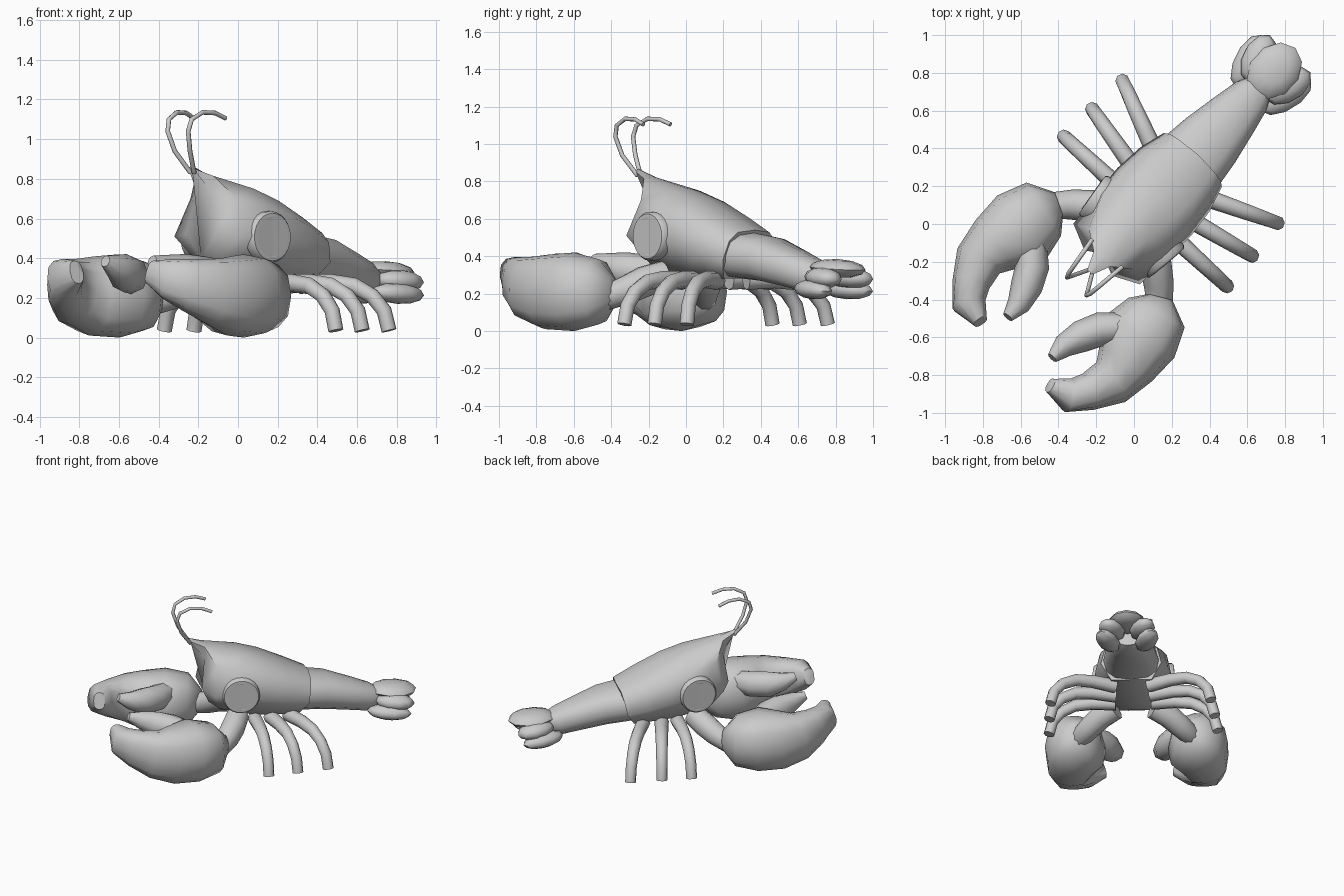
import bpy, bmesh, math
from mathutils import Vector, Matrix

if "Cube" in bpy.data.objects:
    bpy.data.objects.remove(bpy.data.objects["Cube"], do_unlink=True)

shell = bpy.data.materials.new("shell_grey")
shell.use_nodes = True
GREY = (0.6, 0.6, 0.6, 1)
shell.diffuse_color = GREY
shell.node_tree.nodes["Principled BSDF"].inputs["Base Color"].default_value = GREY

# The body is built along Y (head at -Y), then turned to stand diagonally
TURN = Matrix.Rotation(math.radians(-42.5), 4, 'Z')
ACROSS, ALONG, UP = Vector((1, 0, 0)), Vector((0, 1, 0)), Vector((0, 0, 1))
SIDES = (("left", 1), ("right", -1))


def finish(name, bm, side=1, angle=62):
    """Mirror if needed, turn, shade and link a mesh."""
    bm.transform(TURN @ Matrix.Diagonal((side, 1, 1, 1)))
    bmesh.ops.recalc_face_normals(bm, faces=bm.faces)
    me = bpy.data.meshes.new(name)
    bm.to_mesh(me)
    bm.free()
    me.materials.append(shell)
    me.polygons.foreach_set("use_smooth", [True] * len(me.polygons))
    me.set_sharp_from_angle(angle=math.radians(angle))
    ob = bpy.data.objects.new(name, me)
    bpy.context.collection.objects.link(ob)


def loft(rings):
    """Skin closed rings of points and cap both ends."""
    bm = bmesh.new()
    loops = [[bm.verts.new(p) for p in ring] for ring in rings]
    n = len(loops[0])
    for a, b in zip(loops, loops[1:]):
        for i in range(n):
            j = (i + 1) % n
            bm.faces.new((a[i], a[j], b[j], b[i]))
    bm.faces.new(loops[0])
    bm.faces.new(loops[-1])
    return bm


def sweep(path, ref, sides=10, power=1.0):
    """Sweep ellipses (x, y, z, width along ref-normal, height along ref)."""
    pts = [Vector(p[:3]) for p in path]
    rings = []
    for i, p in enumerate(path):
        tangent = (pts[min(i + 1, len(pts) - 1)] - pts[max(i - 1, 0)]).normalized()
        wide = tangent.cross(ref).normalized()
        high = wide.cross(tangent)
        ring = []
        for k in range(sides):
            a = math.tau * k / sides
            c, s = math.cos(a), math.sin(a)
            ring.append(pts[i] + wide * p[3] * math.copysign(abs(c) ** power, c)
                        + high * p[-1] * math.copysign(abs(s) ** power, s))
        rings.append(ring)
    return loft(rings)


# Carapace: each station lists (y, half width, z) from the belly up to the back
stations = [
    ((-.22, .05, .39), (-.28, .1, .52), (-.25, .05, .73), (-.355, .015, .855)),
    ((-.16, .11, .36), (-.215, .238, .51), (-.18, .16, .7), (-.25, .06, .815)),
    ((0, .14, .32), (0, .255, .5), (0, .228, .66), (0, .11, .75)),
    ((.14, .15, .3), (.16, .265, .46), (.16, .235, .61), (.16, .13, .69)),
    ((.3, .15, .29), (.32, .25, .42), (.34, .215, .54), (.33, .14, .605)),
    ((.4, .14, .28), (.46, .21, .38), (.48, .182, .48), (.49, .125, .528)),
]
rings = []
for st in stations:
    y, _, z = st[-1]
    ring = [Vector((w, v, h)) for v, w, h in st]
    ring.append(Vector((0, y + .01, z + .012)))
    ring += [Vector((-w, v, h)) for v, w, h in reversed(st)]
    rings.append(ring)
finish("carapace", loft(rings))

# Tail body
finish("tail", sweep([(0, .4, .41, .2, .128), (0, .6, .385, .175, .122),
                      (0, .78, .335, .14, .105), (0, .92, .295, .11, .092),
                      (0, .99, .285, .075, .065)], UP, 12, .8))


# Tail fan lobes
def lobe(name, centre, size, spread, side=1):
    bm = bmesh.new()
    bmesh.ops.create_uvsphere(bm, u_segments=10, v_segments=6, radius=1)
    bm.transform(Matrix.Translation(centre) @ Matrix.Rotation(spread, 4, 'Z')
                 @ Matrix.Rotation(-.06, 4, 'X') @ Matrix.Diagonal((*size, 1)))
    finish(name, bm, side)


lobe("tail_fan_centre", (0, 1.1, .335), (.13, .165, .05), 0)
for label, sd in SIDES:
    lobe(label + "_tail_fan_middle", (.105, 1.09, .285), (.085, .14, .056), -.3, sd)
    lobe(label + "_tail_fan_lower", (.135, 1.045, .222), (.075, .155, .052), -.28, sd)

# Walking legs: same bend, fanned backwards
bend = [(.12, .27), (.28, .275), (.4, .26), (.49, .21), (.55, .135), (.575, .035)]
fan = [(.09, .09, 1.02), (.2, .3, 1.0), (.33, .52, .97)]
for label, sd in SIDES:
    for n, (root, tip, reach) in enumerate(fan):
        path = []
        for x, z in bend:
            f = (x - .12) / .46
            path.append((x * reach, root + (tip - root) * f, z, .05 - .012 * f))
        finish(f"{label}_leg_{n + 1}", sweep(path, ALONG, 8), sd)

# Claws with arm, palm running into the fixed finger, and thumb
arm = [(.13, -.03, .3, .08), (.235, -.085, .265, .085), (.31, -.145, .22, .08),
       (.385, -.22, .18, .07), (.41, -.3, .18, .06)]
palm = [(.365, -.19, .21, .065, .08), (.405, -.265, .21, .168, .175),
        (.425, -.42, .21, .215, .21), (.47, -.58, .21, .165, .2),
        (.475, -.7, .232, .13, .17), (.42, -.82, .265, .1, .135),
        (.355, -.905, .297, .09, .105), (.25, -.93, .33, .04, .06)]
thumb = [(.32, -.45, .31, .08, .08), (.245, -.53, .315, .09, .095),
         (.195, -.63, .325, .085, .098), (.162, -.73, .355, .062, .065),
         (.16, -.815, .385, .03, .03)]
for label, sd in SIDES:
    finish(label + "_claw_arm", sweep(arm, UP, 10), sd)
    finish(label + "_claw", sweep(palm, UP, 12, .8), sd)
    finish(label + "_claw_thumb", sweep(thumb, UP, 8), sd)

# Eyes: shallow round discs with a raised rim, turned slightly forward
for label, sd in SIDES:
    path = [(x, -.13 * x, .507, r) for x, r in
            ((.21, .13), (.255, .13), (.268, .12), (.271, .1), (.265, .085))]
    finish(label + "_eye", sweep(path, UP, 24), sd, 45)

# Feelers curling back over the head
feeler = [(.012, -.34, .83), (.052, -.415, .94), (.07, -.448, 1.04), (.078, -.43, 1.1),
          (.088, -.36, 1.135), (.098, -.28, 1.132), (.108, -.21, 1.105)]
for label, sd in SIDES:
    finish(label + "_feeler", sweep([(*p, .012) for p in feeler], ACROSS, 8), sd)
